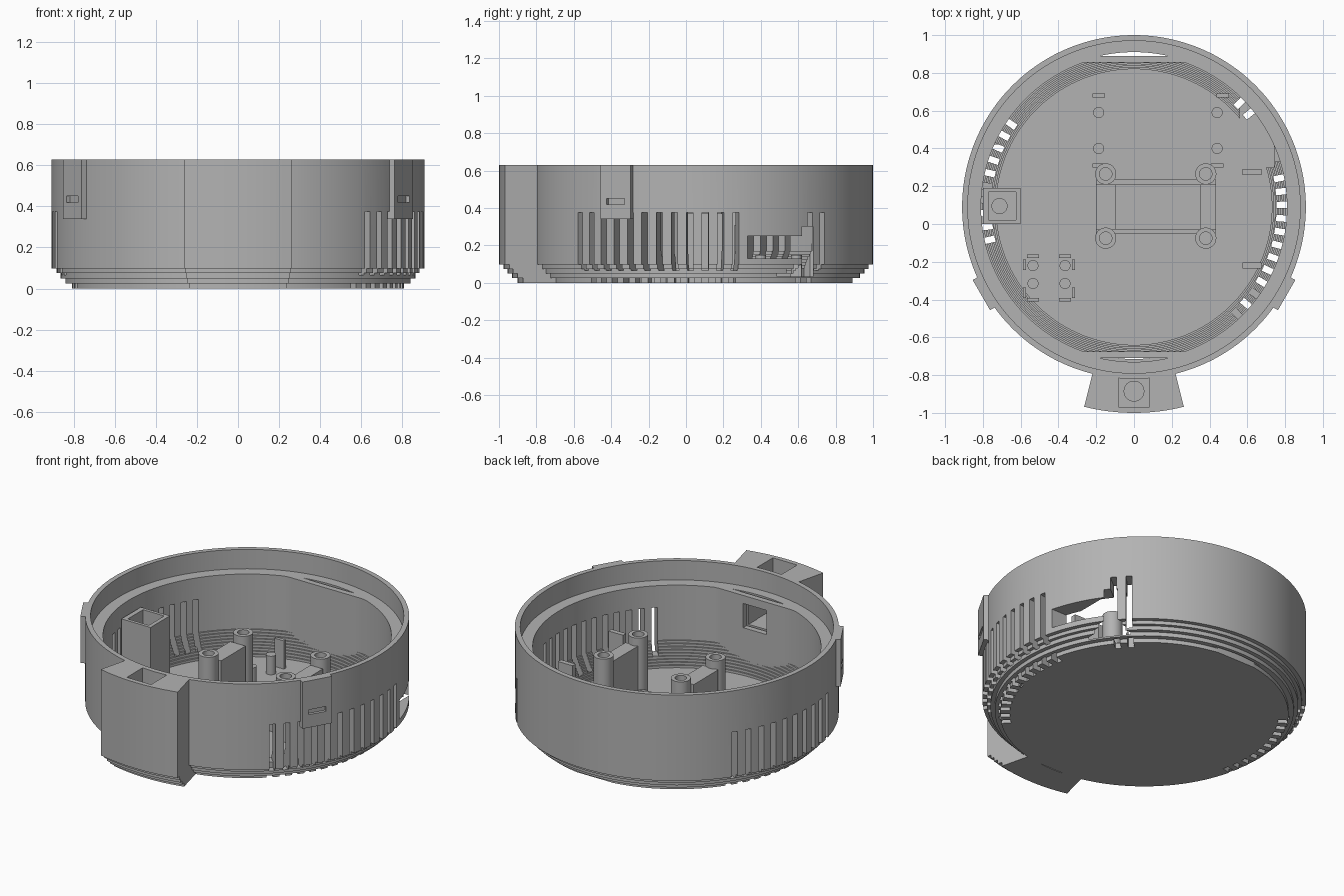
import bpy, bmesh, math
from mathutils import Matrix, Vector

cube = bpy.data.objects.get("Cube")
if cube:
    bpy.data.objects.remove(cube, do_unlink=True)

CY = 0.09          # centre of the round shell in y
TOP = 0.63
FLOOR = 0.035
SEG = 144

grey = bpy.data.materials.new("light_grey_plastic")
grey.use_nodes = True
grey.diffuse_color = (0.45, 0.45, 0.45, 1)
grey.node_tree.nodes["Principled BSDF"].inputs["Base Color"].default_value = (0.45, 0.45, 0.45, 1)


def make(name, bm):
    bmesh.ops.recalc_face_normals(bm, faces=bm.faces)
    mesh = bpy.data.meshes.new(name)
    bm.to_mesh(mesh)
    bm.free()
    mesh.materials.append(grey)
    obj = bpy.data.objects.new(name, mesh)
    bpy.context.collection.objects.link(obj)
    return obj


def stack(name, loops):
    """Closed solid through a list of equal-length point loops."""
    bm = bmesh.new()
    rings = [[bm.verts.new(p) for p in loop] for loop in loops]
    n = len(rings[0])
    for a, b in zip(rings, rings[1:]):
        for i in range(n):
            j = (i + 1) % n
            bm.faces.new((a[i], a[j], b[j], b[i]))
    bm.faces.new(rings[0][::-1])
    bm.faces.new(rings[-1])
    return make(name, bm)


def circle(r, z, flat=9):
    """Circle about the shell centre, trimmed by flats at front and back."""
    angles = [math.tau * i / SEG for i in range(SEG)]
    return [(r * math.cos(a), CY + max(-flat, min(flat, r * math.sin(a))), z) for a in angles]


def add_box(bm, x, y, z, matrix=Matrix()):
    size = [b - a for a, b in (x, y, z)]
    mid = Vector([(a + b) / 2 for a, b in (x, y, z)])
    bmesh.ops.create_cube(bm, size=1, matrix=matrix @ Matrix.Translation(mid) @ Matrix.Diagonal((*size, 1)))


def box(name, x, y, z, matrix=Matrix()):
    bm = bmesh.new()
    add_box(bm, x, y, z, matrix)
    return make(name, bm)


def cylinder(name, x, y, r, z0, z1):
    bm = bmesh.new()
    bmesh.ops.create_cone(bm, cap_ends=True, segments=32, radius1=r, radius2=r, depth=z1 - z0,
                          matrix=Matrix.Translation((x, y, (z0 + z1) / 2)))
    return make(name, bm)


def polar(deg):
    return Matrix.Translation((0, CY, 0)) @ Matrix.Rotation(math.radians(deg), 4, "Z")


def cut(obj, *cutters):
    """Subtract each cutter and keep the result as plain mesh."""
    for c in cutters:
        mod = obj.modifiers.new("cut", "BOOLEAN")
        mod.object = c
        mod.operation = "DIFFERENCE"
        mod.solver = "EXACT"
        c.hide_render = True
    bpy.context.view_layer.update()
    graph = bpy.context.evaluated_depsgraph_get()
    mesh = bpy.data.meshes.new_from_object(obj.evaluated_get(graph))
    obj.modifiers.clear()
    obj.data = mesh


def discard(*objs):
    for o in objs:
        bpy.data.objects.remove(o, do_unlink=True)


# Stepped outer profile shared by the shell and the front block: (radius, bottom z)
steps = [(0.81, 0), (0.84, 0.025), (0.865, 0.05), (0.885, 0.075), (0.91, 0.097)]
levels = []
for i, (r, z) in enumerate(steps):
    levels += [(r, z), (r, steps[i + 1][1] if i < len(steps) - 1 else TOP)]

# Round shell
shell = stack("round_shell", [circle(r, z) for r, z in levels])
inner = []
for i in range(10):
    r = 0.73 + 0.08 * i / 9
    z = FLOOR + 0.015 * i
    inner += [circle(r, z, 0.765), circle(r, z + 0.015 if i < 9 else 0.7, 0.765)]
cavity = stack("cavity_cutter", inner)
rim = stack("rim_cutter", [circle(0.88, 0.51), circle(0.88, 0.7)])

# Ventilation slots, tall outside and reaching down through the edge of the floor
vent_angles = [-46 + 5.2 * i for i in range(12)] + [39, 44.5] + [146 + 5.2 * i for i in range(10)]
tall, low = bmesh.new(), bmesh.new()
for a in vent_angles:
    add_box(tall, (0.755, 1), (-0.017, 0.017), (0.065, 0.375), polar(a))
    add_box(low, (0.755, 0.82), (-0.017, 0.017), (-0.02, 0.1), polar(a))
tall, low = make("vent_cutter", tall), make("low_vent_cutter", low)

# Side port and the recess behind it
port = box("port_cutter", (0.6, 1), (0.33, 0.65), (0.13, 0.25))
recess = box("port_recess_cutter", (0.56, 0.74), (0.3, 0.68), (FLOOR, 0.3))

# Narrow lens gaps behind the flat inner walls
gaps = []
for side in (-1, 1):
    half = math.acos(0.8 / 0.82)
    arc = [(0.82 * math.sin(t), CY + side * 0.82 * math.cos(t))
           for t in (half * (i / 6 - 1) for i in range(13))]
    gaps.append(stack("gap_cutter", [[(x, y, z) for x, y in arc] for z in (-0.02, 0.6)]))

# Socket through the front block into the shell
socket = box("socket_cutter", (-0.083, 0.083), (-0.97, -0.81), (0.31, 0.7))
window = box("window_cutter", (-0.08, 0.08), (-0.9, -0.6), (0.31, 0.46))
cut(shell, cavity, rim, tall, low, port, recess, *gaps, window)


# Front block, a stepped wedge wrapped on the shell
def wedge(r, z):
    arc = [math.radians(-104 + 28 * i / 12) for i in range(13)]
    pts = [((r + 0.18) * math.cos(a), CY + (r + 0.18) * math.sin(a), z) for a in arc]
    return pts + [((r - 0.005) * math.cos(a), CY + (r - 0.005) * math.sin(a), z) for a in arc[::-1]]


block = stack("front_block", [wedge(r, z) for r, z in levels])
cut(block, socket)
discard(cavity, rim, tall, low, port, recess, socket, window, *gaps)
cylinder("socket_stud", 0, -0.885, 0.055, 0.3, 0.325)

# Side latches
for name, a in (("left_latch", -30), ("right_latch", 210)):
    latch = box(name, (0.89, 0.933), (-0.092, 0.092), (0.34, TOP), polar(a))
    slot = box("latch_cutter", (0.915, 1), (-0.055, 0.055), (0.42, 0.45), polar(a))
    cut(latch, slot)
    discard(slot)

# Hollow column on the inner side wall
column = box("wall_column", (-0.8, -0.6), (0, 0.19), (FLOOR - 0.01, 0.43))
well = box("well_cutter", (-0.77, -0.625), (0.02, 0.17), (0.3, 0.5))
bore = cylinder("bore_cutter", -0.712, 0.095, 0.04, 0.1, 0.4)
cut(column, well, bore)
discard(well, bore)

# Screw bosses
for x in (-0.15, 0.38):
    for y in (-0.075, 0.265):
        boss = cylinder("screw_boss", x, y, 0.056, FLOOR - 0.01, 0.42)
        bore = cylinder("boss_cutter", x, y, 0.033, 0.2, 0.5)
        cut(boss, bore)
        discard(bore)

# Cradle between the bosses
for x in ((-0.2, -0.095), (0.35, 0.435)):
    box("cradle_wall", x, (-0.03, 0.21), (FLOOR - 0.01, 0.37))
for y in ((-0.05, -0.03), (0.21, 0.235)):
    box("cradle_rail", (-0.2, 0.435), y, (FLOOR - 0.01, 0.1))


def tab(x, y, w, d, top):
    box("board_tab", (x - w / 2, x + w / 2), (y - d / 2, y + d / 2), (FLOOR - 0.01, top))


# Board pins and tabs at the back
for x in (-0.187, 0.44):
    for y in (0.4, 0.59):
        cylinder("board_pin", x, y, 0.029, FLOOR - 0.01, 0.15)
for x, y in ((-0.187, 0.68), (0.47, 0.68), (-0.187, 0.31), (0.44, 0.31)):
    tab(x, y, 0.065, 0.02, 0.21)

# Small board holder at the front right
for x, out in ((-0.535, -0.045), (-0.365, 0.045)):
    for y, end in ((-0.22, -0.17), (-0.315, -0.4)):
        cylinder("small_pin", x, y, 0.029, FLOOR - 0.01, 0.12)
        tab(x, end, 0.065, 0.018, 0.16)
        tab(x + out, end + (-0.045 if end > -0.3 else 0.035), 0.014, 0.055, 0.16)

# Tall tabs by the left wall
for y in (-0.22, 0.275):
    tab(0.625, y, 0.1, 0.03, 0.31)

# Smooth the round walls, keep the edges crisp
bpy.ops.object.select_all(action="DESELECT")
for o in bpy.context.scene.objects:
    if o.type == "MESH" and grey.name in o.data.materials:
        o.select_set(True)
        bpy.context.view_layer.objects.active = o
bpy.ops.object.shade_smooth_by_angle(angle=math.radians(20))
